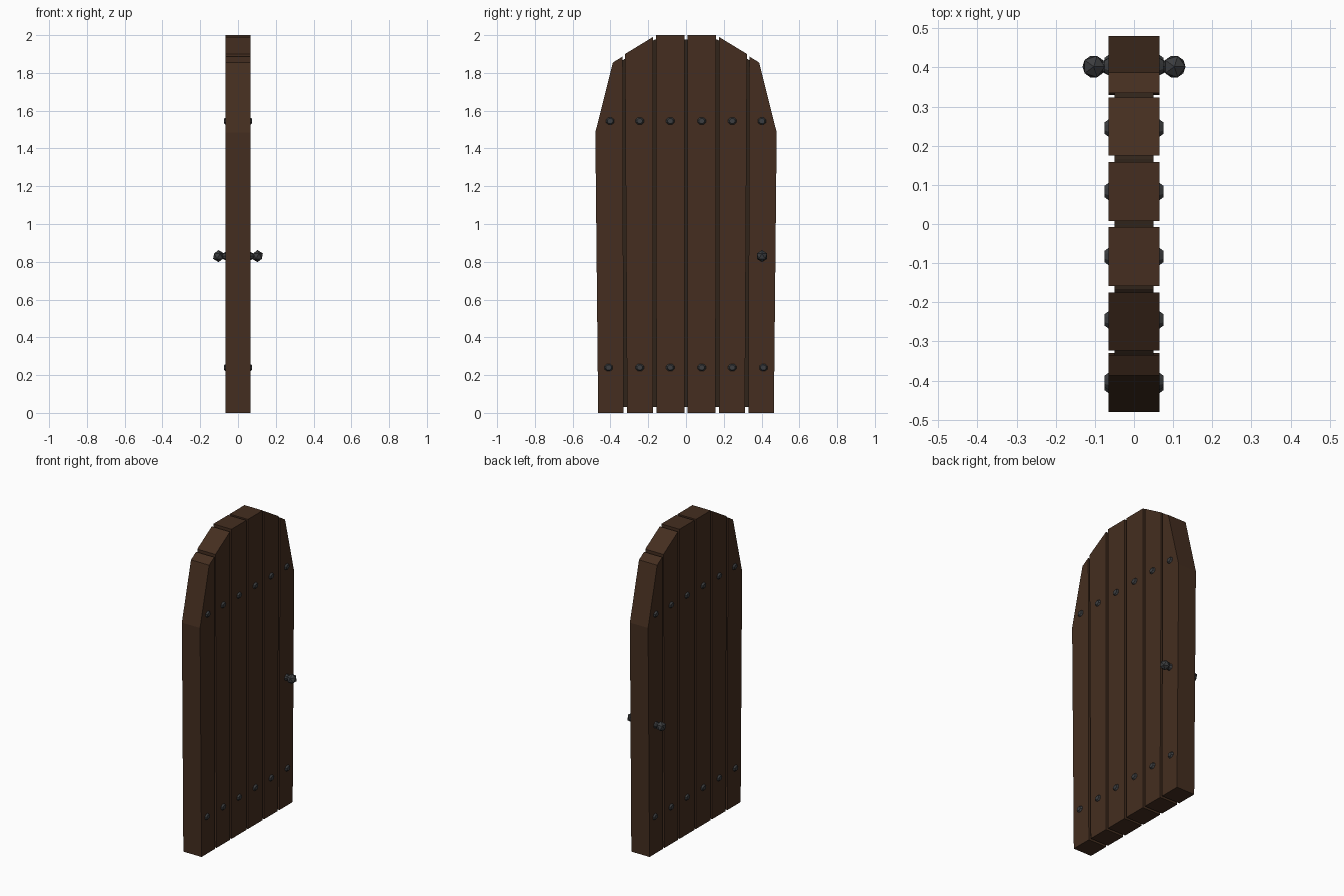
import bpy, bmesh, math
from mathutils import Matrix, Vector

if "Cube" in bpy.data.objects:
    bpy.data.objects.remove(bpy.data.objects["Cube"])


def material(name, color):
    m = bpy.data.materials.new(name)
    m.diffuse_color = (*color, 1)
    m.use_nodes = True
    m.node_tree.nodes["Principled BSDF"].inputs["Base Color"].default_value = m.diffuse_color
    return m


WOOD = material("dark_wood", (0.058, 0.027, 0.014))
SHADE = material("shadow_wood", (0.03, 0.017, 0.01))
IRON = material("iron", (0.045, 0.047, 0.05))


def finish(name, bm, mat):
    bmesh.ops.recalc_face_normals(bm, faces=bm.faces)
    me = bpy.data.meshes.new(name)
    bm.to_mesh(me)
    bm.free()
    me.materials.append(mat)
    ob = bpy.data.objects.new(name, me)
    bpy.context.collection.objects.link(ob)
    return ob


def slab(name, outline, half, mat):
    """Extrude a (y, z) outline through x = -half..half."""
    bm = bmesh.new()
    face = bm.faces.new([bm.verts.new((-half, y, z)) for y, z in outline])
    ext = bmesh.ops.extrude_face_region(bm, geom=[face])
    verts = [v for v in ext["geom"] if isinstance(v, bmesh.types.BMVert)]
    bmesh.ops.translate(bm, verts=verts, vec=(2 * half, 0, 0))
    return finish(name, bm, mat)


# Planks: three outlines, mirrored across y = 0
planks = {
    "inner_plank": [(0.008, 0), (0.157, 0), (0.159, 2.0), (0.008, 2.0)],
    "middle_plank": [(0.175, 0), (0.312, 0), (0.323, 1.9), (0.175, 1.99)],
    "outer_plank": [(0.33, 0), (0.465, 0), (0.48, 1.485), (0.387, 1.855), (0.335, 1.887)],
}
for name, outline in planks.items():
    for s in (-1, 1):
        slab(name, [(s * y, z) for y, z in outline], 0.065, WOOD)

# Recessed backing panel seen through the gaps
half = [(0.45, 0.03), (0.465, 1.47), (0.373, 1.84), (0.328, 1.872), (0.166, 1.976)]
slab("backing_panel", half + [(-y, z) for y, z in reversed(half)], 0.05, SHADE)


def stud(y, z, s):
    """Low domed nail head on the face at side s."""
    bm = bmesh.new()
    bmesh.ops.create_cone(bm, cap_ends=True, segments=8, radius1=0.027,
                          radius2=0.016, depth=0.014)
    bm.transform(Matrix.Translation((s * 0.068, y, z))
                 @ Matrix.Diagonal((1, 1, 0.85, 1))
                 @ Matrix.Rotation(s * math.pi / 2, 4, 'Y')
                 @ Matrix.Rotation(math.pi / 8, 4, 'Z'))
    finish("stud", bm, IRON)


# Studs in two rows, and a knob with neck, on both faces
for s in (-1, 1):
    for z, outer in ((0.24, 0.41), (1.545, 0.402)):
        for y in (0.083, 0.245, outer):
            stud(y, z, s)
            stud(-y, z, s)
    bm = bmesh.new()
    bmesh.ops.create_icosphere(bm, subdivisions=1, radius=0.032)
    bm.transform(Matrix.Translation((s * 0.103, 0.402, 0.83)))
    finish("knob", bm, IRON)
    bm = bmesh.new()
    bmesh.ops.create_cone(bm, cap_ends=True, segments=8, radius1=0.025,
                          radius2=0.011, depth=0.03)
    bm.transform(Matrix.Translation((s * 0.073, 0.402, 0.83))
                 @ Matrix.Rotation(s * math.pi / 2, 4, 'Y'))
    finish("knob_neck", bm, IRON)
